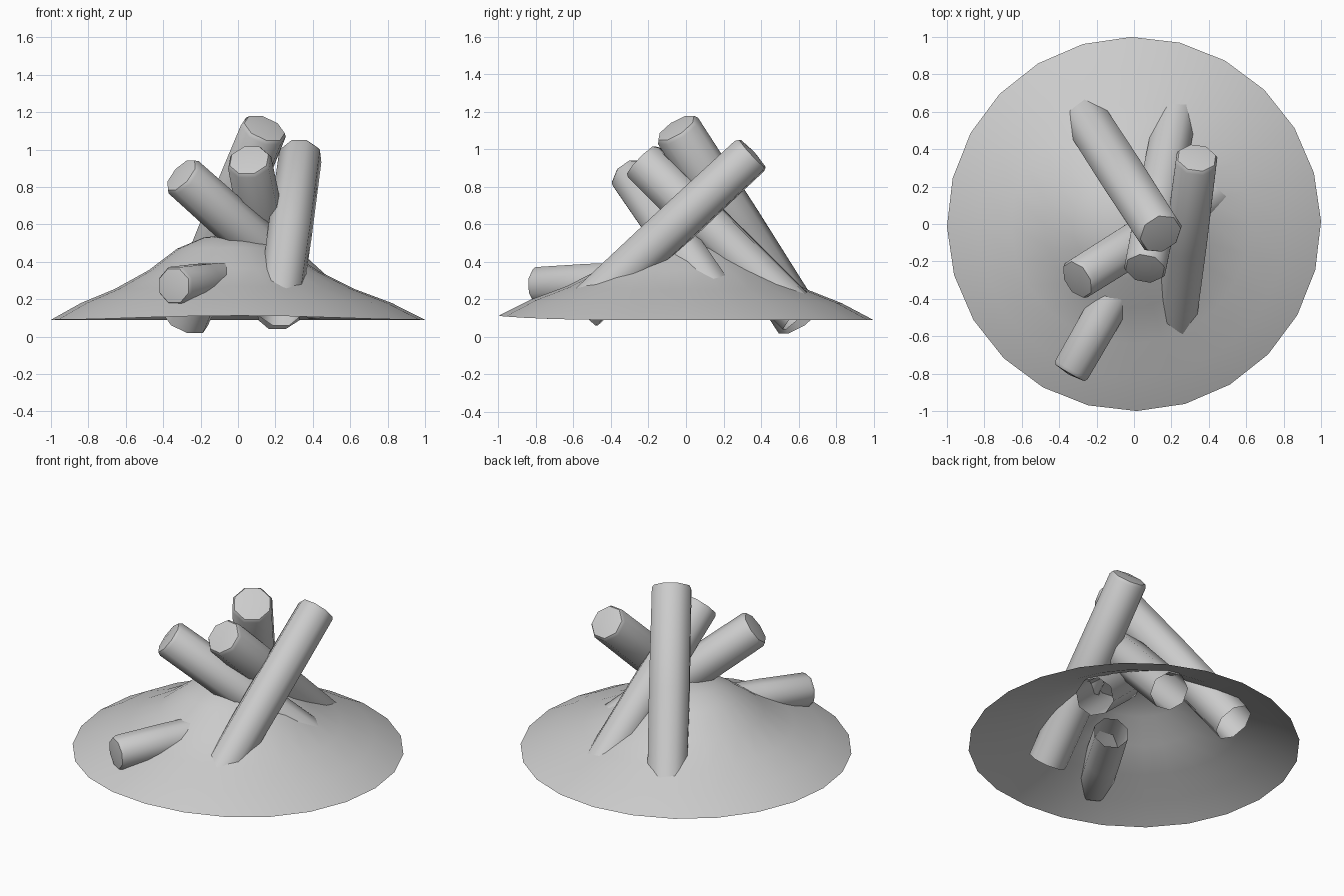
import bpy, bmesh, math
from mathutils import Vector

if "Cube" in bpy.data.objects:
    bpy.data.objects.remove(bpy.data.objects["Cube"])


def finish(bm, name):
    bmesh.ops.recalc_face_normals(bm, faces=bm.faces)
    mesh = bpy.data.meshes.new(name)
    bm.to_mesh(mesh)
    bm.free()
    for p in mesh.polygons:
        p.use_smooth = True
    ob = bpy.data.objects.new(name, mesh)
    bpy.context.collection.objects.link(ob)
    return ob


def bridge(bm, a, b):
    n = len(a)
    for i in range(n):
        j = (i + 1) % n
        bm.faces.new((a[i], a[j], b[j], b[i]))


def fan(bm, ring, co):
    c = bm.verts.new(co)
    for i in range(len(ring)):
        bm.faces.new((ring[i], ring[(i + 1) % len(ring)], c))


# Ash mound: open-bottomed heap with 24 sides, peak slightly left
def ash_mound():
    profile = [(1.0, 0.09), (0.83, 0.18), (0.64, 0.255), (0.45, 0.355),
               (0.29, 0.47), (0.14, 0.53)]
    sides = 24
    bm = bmesh.new()
    prev = None
    for r, z in profile:
        ring = []
        for i in range(sides):
            a = 2 * math.pi * i / sides + 0.015
            lift = 0.022 * max(0, -math.sin(a)) ** 4 * r
            shift = -0.05 * (1 - r)
            ring.append(bm.verts.new((r * math.cos(a) + shift, r * math.sin(a), z + lift)))
        if prev:
            bridge(bm, prev, ring)
        prev = ring
    fan(bm, prev, (-0.05, 0, 0.545))
    ob = finish(bm, "ash_mound")
    for p in ob.data.polygons:
        if p.normal.z < 0:
            p.flip()
    return ob


# Log: eight-sided tube, open at the buried end, softly domed cap at the other
def log(name, base, top, r):
    base, top = Vector(base), Vector(top)
    axis = (top - base).normalized()
    rot = axis.to_track_quat('Z', 'Y')
    length = (top - base).length
    bm = bmesh.new()
    prev = None
    for h, s in ((0, 1), (length * 0.5, 1.03), (length - 0.015, 1), (length + 0.005, 0.9)):
        ring = []
        for i in range(8):
            a = 2 * math.pi * (i + 0.5) / 8
            ring.append(bm.verts.new(base + rot @ Vector((r * s * math.cos(a), r * s * math.sin(a), h))))
        if prev:
            bridge(bm, prev, ring)
        prev = ring
    fan(bm, prev, top + axis * 0.018)
    ob = finish(bm, name)
    bpy.ops.object.select_all(action='DESELECT')
    ob.select_set(True)
    bpy.context.view_layer.objects.active = ob
    bpy.ops.object.shade_smooth_by_angle(angle=math.radians(50))


ash_mound()
log("log_right", (0.22, -0.55, 0.14), (0.335, 0.35, 0.975), 0.118)
log("log_tall", (-0.28, 0.6, 0.09), (0.14, -0.05, 1.11), 0.128)
log("log_middle", (0.225, 0.6, 0.12), (0.06, -0.235, 0.94), 0.12)
log("log_left", (0.46, 0.18, 0.18), (-0.30, -0.295, 0.86), 0.118)
log("log_front", (-0.03, -0.25, 0.30), (-0.34, -0.79, 0.272), 0.108)
